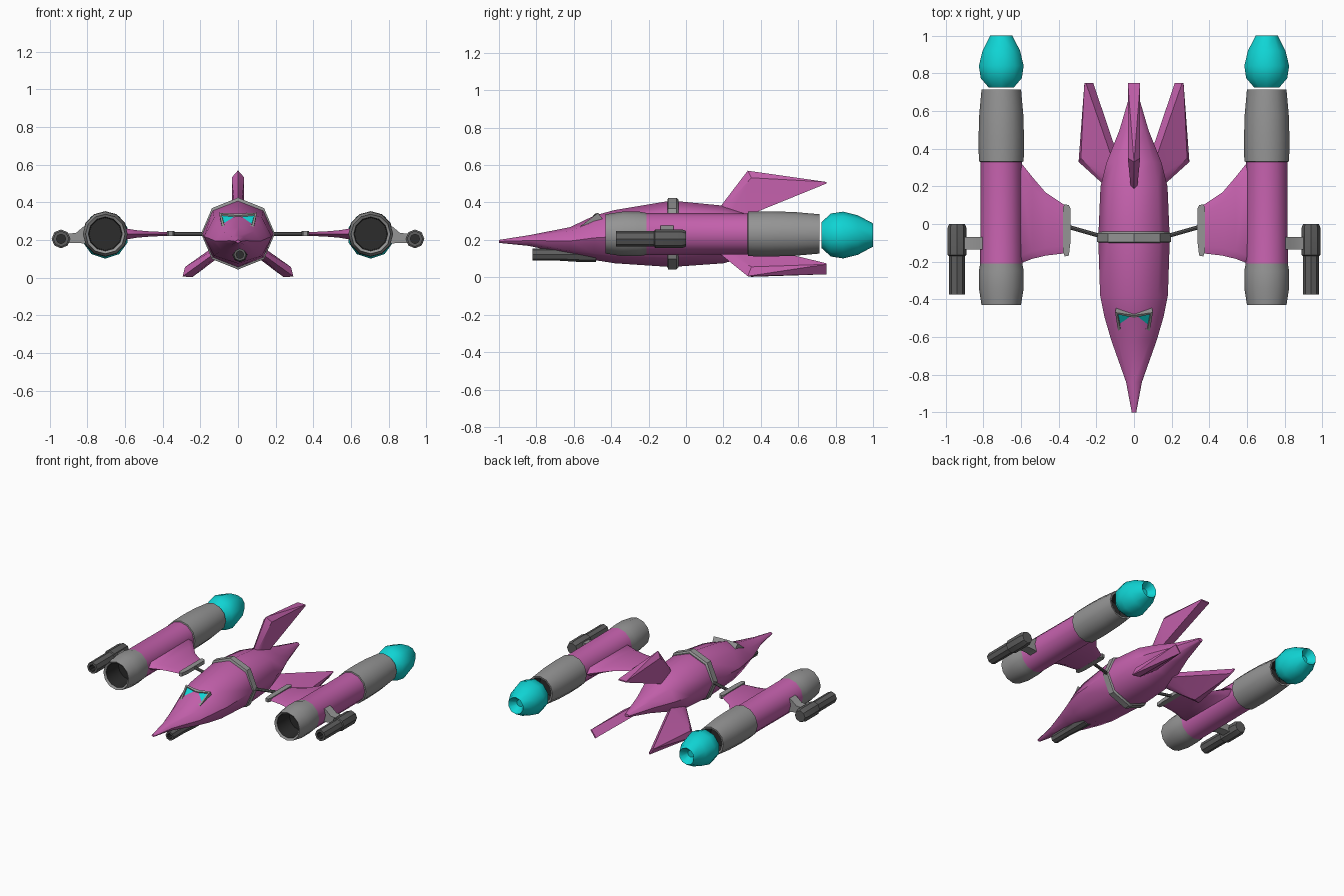
import bpy, bmesh, math
from mathutils import Vector, Matrix

if "Cube" in bpy.data.objects:
    bpy.data.objects.remove(bpy.data.objects["Cube"])


def material(name, r, g, b):
    m = bpy.data.materials.new(name)
    m.use_nodes = True
    m.diffuse_color = (r, g, b, 1)
    m.node_tree.nodes["Principled BSDF"].inputs["Base Color"].default_value = (r, g, b, 1)
    return m


PINK = material("orchid_paint", .56, .12, .42)
GREY = material("light_metal", .30, .30, .30)
DARK = material("gun_metal", .11, .11, .11)
HOLE = material("dark_opening", .025, .025, .025)
CYAN = material("cyan_glow", .005, .66, .66)


def finish(name, bm, mats, mirror=False, angle=38):
    """Turn a bmesh into a shaded object, optionally mirrored across x."""
    bmesh.ops.recalc_face_normals(bm, faces=bm.faces[:])
    mesh = bpy.data.meshes.new(name)
    bm.to_mesh(mesh)
    bm.free()
    for m in mats:
        mesh.materials.append(m)
    for p in mesh.polygons:
        p.use_smooth = True
    mesh.set_sharp_from_angle(angle=math.radians(angle))
    ob = bpy.data.objects.new(name, mesh)
    bpy.context.scene.collection.objects.link(ob)
    if mirror:
        ob.modifiers.new("Mirror", 'MIRROR')
    return ob


def skin(name, loops, mats, seg_mats=None, mirror=False, angle=38):
    """Join matching loops of points; seg_mats gives the material of each span."""
    bm = bmesh.new()
    rings = [[bm.verts.new(p) for p in loop] for loop in loops]
    seg_mats = seg_mats or [0] * (len(rings) - 1)
    n = len(rings[0])
    for a, b, mi in zip(rings, rings[1:], seg_mats):
        for i in range(n):
            j = (i + 1) % n
            bm.faces.new((a[i], a[j], b[j], b[i])).material_index = mi
    bm.faces.new(rings[0]).material_index = seg_mats[0]
    bm.faces.new(rings[-1]).material_index = seg_mats[-1]
    return finish(name, bm, mats, mirror, angle)


def ring(y, rx, rz, x, z, n):
    return [(x + rx * math.sin(math.tau * i / n), y, z + rz * math.cos(math.tau * i / n))
            for i in range(n)]


def tube(name, profile, x, z, n, mats, seg_mats=None, mirror=False, angle=38):
    return skin(name, [ring(y, r, r, x, z, n) for y, r in profile],
                mats, seg_mats, mirror, angle)


def hull(name, points, mat, mirror=False, matrix=None):
    bm = bmesh.new()
    for p in points:
        bm.verts.new(matrix @ Vector(p) if matrix else p)
    res = bmesh.ops.convex_hull(bm, input=bm.verts[:])
    bmesh.ops.delete(bm, geom=[v for v in bm.verts if not v.link_faces], context='VERTS')
    return finish(name, bm, [mat], mirror, 30)


# Fuselage: station, half width, top, bottom
stations = [(-1, .012, .20, .184), (-.84, .042, .225, .168), (-.62, .12, .268, .12),
            (-.49, .158, .33, .092), (-.38, .18, .36, .075), (-.08, .19, .41, .055),
            (.2, .178, .383, .075), (.33, .145, .345, .11), (.5, .077, .29, .165),
            (.7, .018, .24, .215)]
skin("fuselage", [ring(y, w, (t - b) / 2, 0, (t + b) / 2, 8) for y, w, t, b in stations], [PINK],
     angle=50)

# Band round the middle
skin("fuselage_band", [ring(y, r, r - .005, 0, .234, 8) for y, r in
     ((-.1, .185), (-.095, .196), (-.05, .196), (-.04, .185))], [GREY])

# Cockpit window frame with recessed glass
bm = bmesh.new()
outline = [(-.1, -.47, .345), (0, -.485, .34), (.1, -.47, .345),
           (.085, -.565, .272), (0, -.575, .268), (-.085, -.565, .272)]
top = [bm.verts.new(p) for p in outline]
low = [bm.verts.new((x * .9, y + .05, z - .07)) for x, y, z in outline]
for i in range(6):
    j = (i + 1) % 6
    bm.faces.new((top[i], top[j], low[j], low[i]))
pane = bm.faces.new(top)
bm.faces.new(low)
bmesh.ops.recalc_face_normals(bm, faces=bm.faces[:])
bmesh.ops.inset_region(bm, faces=[pane], thickness=.017, depth=0)
bmesh.ops.inset_region(bm, faces=[pane], thickness=.004, depth=-.008)
pane.material_index = 1
finish("cockpit_window", bm, [GREY, CYAN], angle=25)

# Chin gun
tube("chin_gun", [(-.76, .02), (-.82, .02), (-.82, .033), (-.68, .033), (-.57, .04), (-.48, .04)],
     .01, .122, 8, [DARK, HOLE], [1, 0, 0, 0, 0])

# Three swept tail fins, laid out upright and turned about the body axis
fin = [(0, .17, .14), (0, .33, .35)]
for s in (-1, 1):
    fin += [(s * .018, .2, .15), (s * .033, .35, .312), (s * .033, .75, .29),
            (s * .033, .75, .281), (s * .03, .33, .11), (s * .018, .2, .06)]
for name, angle, size in (("top_fin", 0, 1), ("left_fin", 126, 1.04), ("right_fin", -126, 1.04)):
    turn = (Matrix.Translation((0, 0, .22)) @ Matrix.Rotation(math.radians(angle), 4, 'Y')
            @ Matrix.Diagonal((1, 1, size, 1)))
    hull(name, fin, PINK, matrix=turn)

# Engine pods: hollow intake, painted middle, hollow nozzle
pod = [(-.28, .086), (-.42, .09), (-.43, .105), (-.34, .119), (-.25, .119), (-.21, .112),
       (.33, .11), (.332, .119), (.45, .121), (.58, .117), (.715, .105), (.712, .09), (.6, .08)]
tube("engine_pods", pod, .705, .232, 12, [GREY, PINK, HOLE],
     [2, 0, 0, 0, 0, 1, 0, 0, 0, 0, 0, 2], mirror=True)

# Exhaust glow with dished end
tube("exhaust_glow", [(.725, .07), (.775, .115), (.84, .125), (.92, .105), (1, .062), (.95, .025)],
     .705, .226, 10, [CYAN], mirror=True, angle=35)


# Stub wings on the inner side of each pod: x, front, back, half thickness
def wing_section(x, f, b, t):
    z = .232
    return [(x, f, z), (x, f + .04, z + t), (x, b - .05, z + t),
            (x, b, z), (x, b - .05, z - t), (x, f + .04, z - t)]


skin("stub_wings", [wing_section(*s) for s in
     ((.36, -.155, .095, .009), (.47, -.168, .168, .014), (.54, -.185, .25, .02),
      (.6, -.208, .325, .03), (.66, -.208, .325, .05))], [PINK], mirror=True)

# Metal caps on the wing ends
skin("wing_caps", [[(x, y, z) for y, z in ((f, .222), (b, .222), (b, .248), (f, .248))]
     for x, f, b in ((.338, -.1, .085), (.346, -.168, .1), (.368, -.172, .105), (.376, -.15, .09))],
     [GREY], mirror=True, angle=25)

# Struts joining body and wings
bm = bmesh.new()
start, end = Vector((.15, -.072, .232)), Vector((.35, -.015, .232))
axis = end - start
bmesh.ops.create_cone(bm, cap_ends=True, segments=8, radius1=.011, radius2=.011, depth=axis.length,
                      matrix=Matrix.Translation((start + end) / 2)
                      @ axis.to_track_quat('Z', 'Y').to_matrix().to_4x4())
finish("wing_struts", bm, [DARK], mirror=True)

# Outer guns and the pylons that carry them
tube("outer_guns", [(-.3, .025), (-.375, .025), (-.375, .042), (-.17, .042), (-.165, .05),
                    (-.02, .05), (0, .042)],
     .94, .206, 8, [DARK, HOLE], [1, 0, 0, 0, 0, 0], mirror=True)
skin("gun_pylons", [[(x, y, z) for y, z in ((-.135, b), (-.068, b), (-.068, t), (-.135, t))]
     for x, b, t in ((.78, .17, .285), (.82, .182, .272), (.86, .185, .238), (.93, .182, .23))],
     [GREY], mirror=True)
